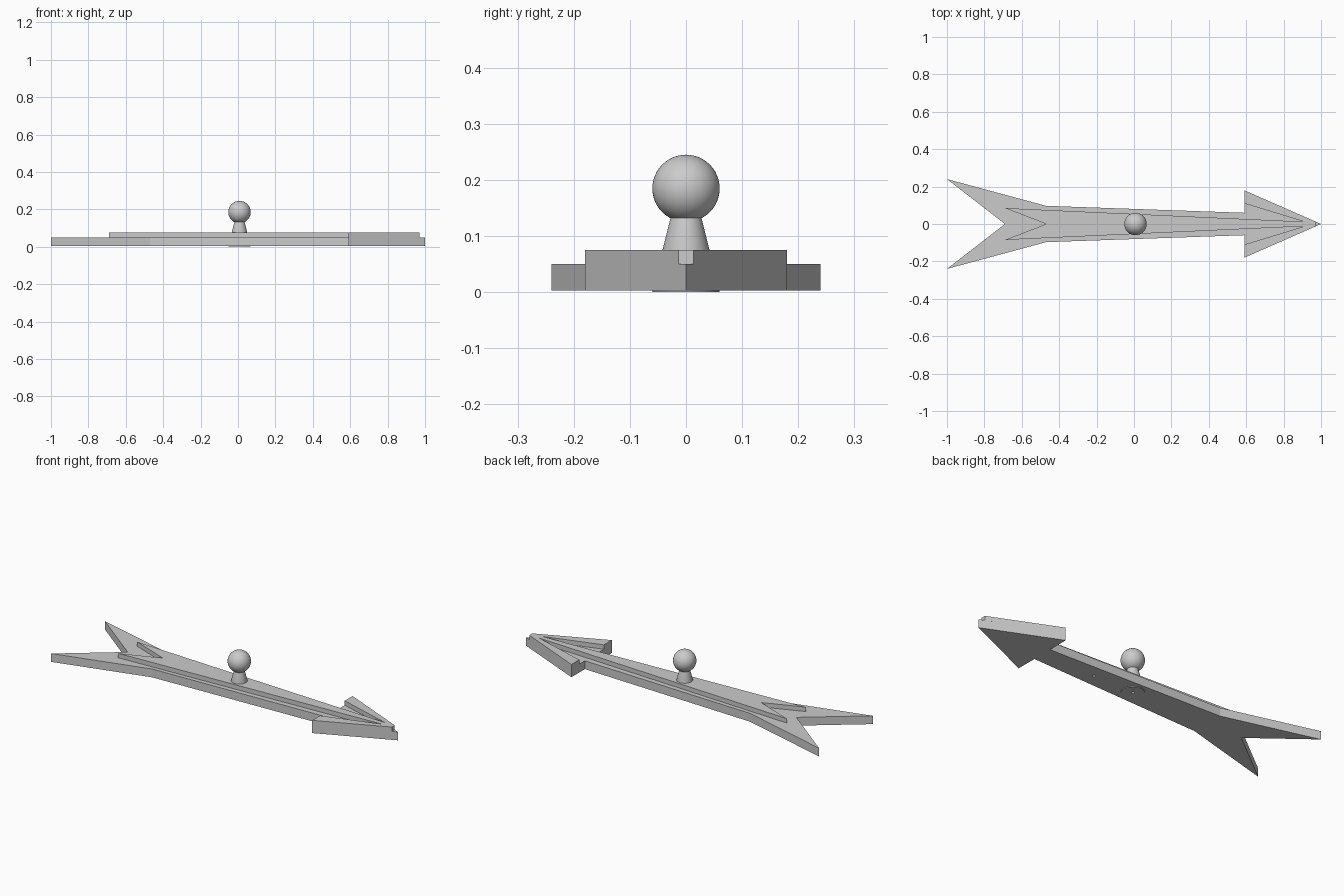
import bpy
import bmesh
import math

cube = bpy.data.objects.get("Cube")
if cube:
    bpy.data.objects.remove(cube, do_unlink=True)

grey = bpy.data.materials.new("plain_grey")
grey.use_nodes = True
colour = (0.6, 0.6, 0.6, 1)
grey.diffuse_color = colour
grey.node_tree.nodes["Principled BSDF"].inputs["Base Color"].default_value = colour

PIN_X = 0.008


def make_object(name, bm):
    bmesh.ops.recalc_face_normals(bm, faces=bm.faces)
    mesh = bpy.data.meshes.new(name)
    bm.to_mesh(mesh)
    bm.free()
    mesh.materials.append(grey)
    obj = bpy.data.objects.new(name, mesh)
    bpy.context.collection.objects.link(obj)
    return obj


def plate(name, half, z0, z1):
    """Extrude a half outline, mirrored across the long axis."""
    outline = half + [(x, -y) for x, y in reversed(half) if y > 0]
    bm = bmesh.new()
    face = bm.faces.new([bm.verts.new((x, y, z0)) for x, y in outline])
    top = bmesh.ops.extrude_face_region(bm, geom=[face])["geom"]
    for v in top:
        if isinstance(v, bmesh.types.BMVert):
            v.co.z = z1
    return make_object(name, bm)


def lathe(name, profile, segments=48):
    """Spin a radius/height profile about the pin axis."""
    bm = bmesh.new()
    verts = [bm.verts.new((PIN_X + r, 0, z)) for r, z in profile]
    edges = [bm.edges.new(pair) for pair in zip(verts, verts[1:])]
    bmesh.ops.spin(bm, geom=verts + edges, cent=(PIN_X, 0, 0), axis=(0, 0, 1),
                   angle=math.tau, steps=segments)
    bmesh.ops.remove_doubles(bm, verts=bm.verts, dist=1e-5)
    return make_object(name, bm)


# Arrow body with a forked tail and barbed head
body = plate("arrow_body", [(-0.69, 0), (-1, 0.24), (-0.47, 0.097), (0.59, 0.06),
                            (0.59, 0.18), (1, 0)], 0.003, 0.05)

# Raised spine joined to the raised rims of the head
plate("raised_spine", [(-0.47, 0), (-0.69, 0.085), (0.91, 0.0122), (0.59, 0.11),
                       (0.59, 0.18), (0.97, 0.0132)], 0.05, 0.075)

# Round pad under the pivot
pad = lathe("pivot_pad", [(0, 0), (0.06, 0), (0.06, 0.004), (0, 0.004)])

# Small round holes in the underside
for i, x in enumerate((PIN_X, PIN_X + 0.25)):
    bm = bmesh.new()
    bmesh.ops.create_cone(bm, cap_ends=True, segments=16, radius1=0.008,
                          radius2=0.008, depth=0.04)
    cutter = make_object(f"hole_cutter_{i}", bm)
    cutter.location = (x, 0, 0)
    cutter.hide_render = True
    cutter.hide_set(True)
    for target in (body, pad):
        mod = target.modifiers.new("hole", "BOOLEAN")
        mod.operation = "DIFFERENCE"
        mod.object = cutter

# Tapered neck and ball handle
neck = lathe("knob_neck", [(0.042, 0.07), (0.042, 0.075), (0.027, 0.135)])
steps = 24
ball = lathe("knob_ball", [(0.06 * math.sin(math.pi * i / steps),
                            0.185 - 0.06 * math.cos(math.pi * i / steps))
                           for i in range(steps + 1)])
bpy.ops.object.select_all(action="DESELECT")
for obj in (neck, ball):
    obj.select_set(True)
bpy.context.view_layer.objects.active = ball
bpy.ops.object.shade_smooth_by_angle(angle=math.radians(35))
